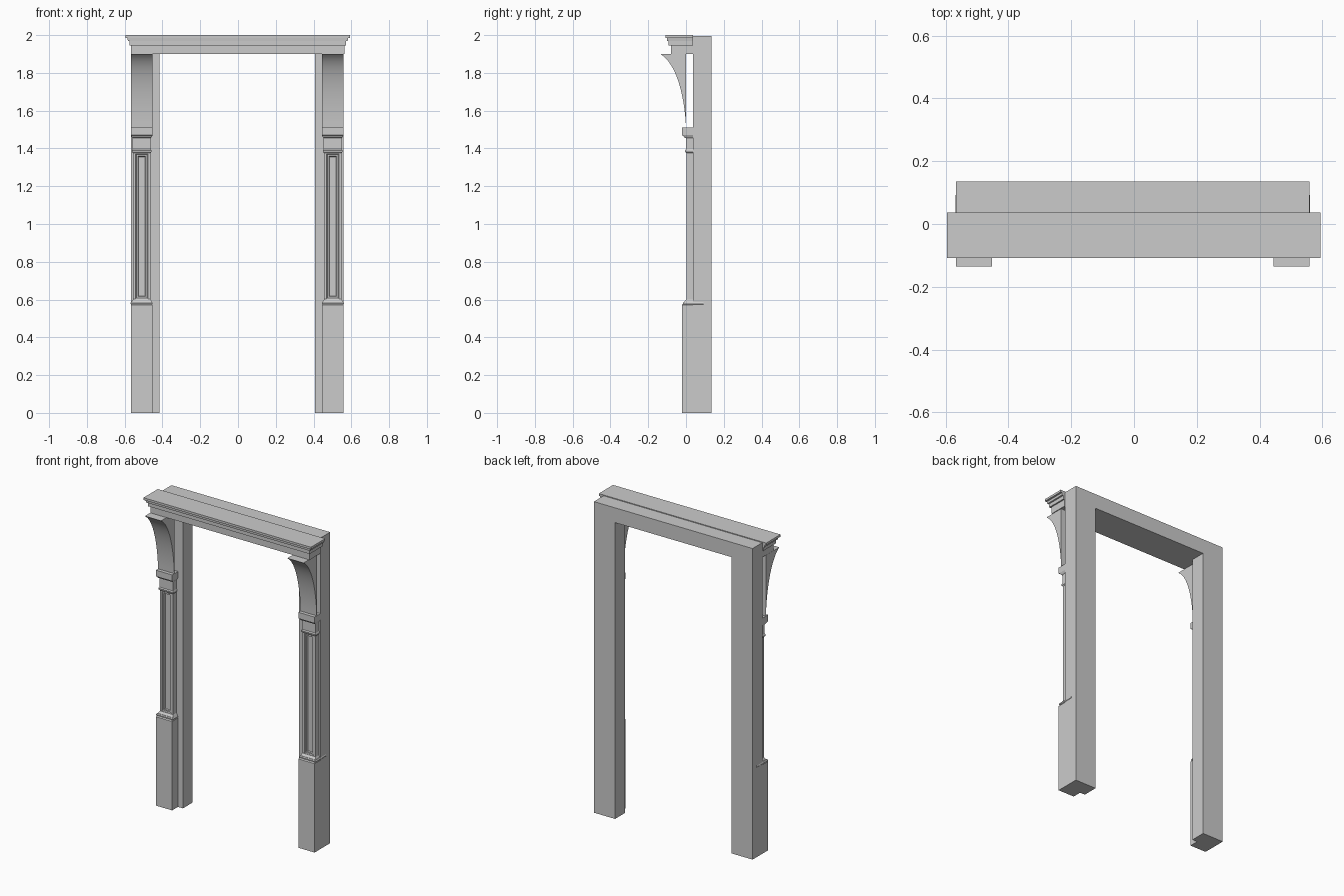
import bpy, bmesh

if "Cube" in bpy.data.objects:
    bpy.data.objects.remove(bpy.data.objects["Cube"])

CX = -0.004            # centre line of the posts
OUT, INN = 0.563, 0.448  # outer and inner side of a pilaster, from the centre line
WALL = 0.037           # front face of the door frame


def finish(name, bm, mirror=False):
    bmesh.ops.recalc_face_normals(bm, faces=bm.faces)
    me = bpy.data.meshes.new(name)
    bm.to_mesh(me)
    bm.free()
    ob = bpy.data.objects.new(name, me)
    bpy.context.collection.objects.link(ob)
    ob.location.x = CX
    if mirror:
        ob.modifiers.new("mirror", 'MIRROR').use_mirror_merge = False
    return ob


def prism(name, pts, axis, a, b, mirror=False):
    """Extrude a 2D outline along 'x' (pts are y,z) or 'y' (pts are x,z)."""
    bm = bmesh.new()
    place = (lambda p, t: (t, p[0], p[1])) if axis == 'x' else (lambda p, t: (p[0], t, p[1]))
    lo = [bm.verts.new(place(p, a)) for p in pts]
    hi = [bm.verts.new(place(p, b)) for p in pts]
    bm.faces.new(lo)
    bm.faces.new(hi[::-1])
    n = len(pts)
    for i in range(n):
        j = (i + 1) % n
        bm.faces.new((lo[i], hi[i], hi[j], lo[j]))
    return finish(name, bm, mirror)


def stack(name, x0, x1, back, rings, mirror=False, panel=False):
    """Moulded block: each ring is (z, side inset, front y); the back is flat."""
    bm = bmesh.new()
    loops = []
    for z, d, f in rings:
        loops.append([bm.verts.new(c) for c in
                      ((x0 + d, f, z), (x1 - d, f, z), (x1 - d, back, z), (x0 + d, back, z))])
    bm.faces.new(loops[0][::-1])
    bm.faces.new(loops[-1])
    for a, b in zip(loops, loops[1:]):
        for i in range(4):
            j = (i + 1) % 4
            bm.faces.new((a[i], a[j], b[j], b[i]))
    if panel:
        # stepped recess in the front face
        bmesh.ops.recalc_face_normals(bm, faces=bm.faces)
        face = min(bm.faces, key=lambda f: f.calc_center_median().y)
        for width, depth in ((0.014, 0), (0.004, -0.006), (0.008, 0), (0.003, -0.007)):
            bmesh.ops.inset_region(bm, faces=[face], thickness=width, depth=depth,
                                   use_even_offset=True)
    return finish(name, bm, mirror)


# Door frame: two legs and a lintel in one piece
L, I = OUT, 0.4125
prism("door_frame", [(-L, 0), (-I, 0), (-I, 1.9), (I, 1.9), (I, 0), (L, 0), (L, 1.995), (-L, 1.995)],
      'y', WALL, 0.135)

# Stepped cornice across the top
cornice = stack("cornice", -0.594, 0.594, WALL, [
    (1.9, 0.029, -0.08), (1.945, 0.029, -0.08), (1.945, 0.020, -0.092), (1.968, 0.020, -0.092),
    (1.97, 0.012, -0.1), (1.984, 0.010, -0.101), (1.986, 0.0, -0.108), (2.0, 0.0, -0.108)])
cornice.location.x = -0.001

# Pedestals
stack("pedestal", INN, OUT, WALL, [(0, 0, -0.022), (0.57, 0, -0.022), (0.577, 0.005, -0.016)], True)

# Base moulding wrapping back along the frame
stack("base_moulding", INN + 0.001, OUT + 0.002, 0.093, [
    (0.573, 0.003, -0.014), (0.577, 0, -0.017), (0.583, 0, -0.017), (0.588, 0.003, -0.012)], True)
stack("shaft_foot", INN + 0.003, OUT - 0.003, WALL, [
    (0.586, 0, -0.01), (0.592, 0.003, -0.006), (0.602, 0.009, 0.002)], True)

# Panelled shaft
stack("shaft", INN + 0.011, OUT - 0.011, WALL, [(0.59, 0, 0.003), (1.385, 0, 0.003)], True, True)

# Capital
stack("capital", INN, OUT, WALL, [
    (1.375, 0.011, 0.003), (1.382, 0.006, -0.004), (1.390, 0.006, -0.006), (1.396, 0.009, 0.0),
    (1.455, 0.009, 0.0), (1.458, 0.006, -0.009), (1.466, 0.002, -0.014),
    (1.47, 0, -0.022), (1.51, 0, -0.022)], True)

# Curved brackets, standing clear of the frame
p0, p1, p2, p3 = (0, 1.51), (-0.006, 1.66), (-0.045, 1.845), (-0.135, 1.9)
curve = []
for k in range(17):
    t = k / 16
    w = ((1 - t) ** 3, 3 * t * (1 - t) ** 2, 3 * t * t * (1 - t), t ** 3)
    curve.append(tuple(sum(c * p[i] for c, p in zip(w, (p0, p1, p2, p3))) for i in (0, 1)))
bracket = prism("bracket", curve + [(0, 1.9)], 'x', INN, OUT, True)
bpy.context.view_layer.objects.active = bracket
bracket.select_set(True)
bpy.ops.object.shade_smooth_by_angle(angle=0.5)
